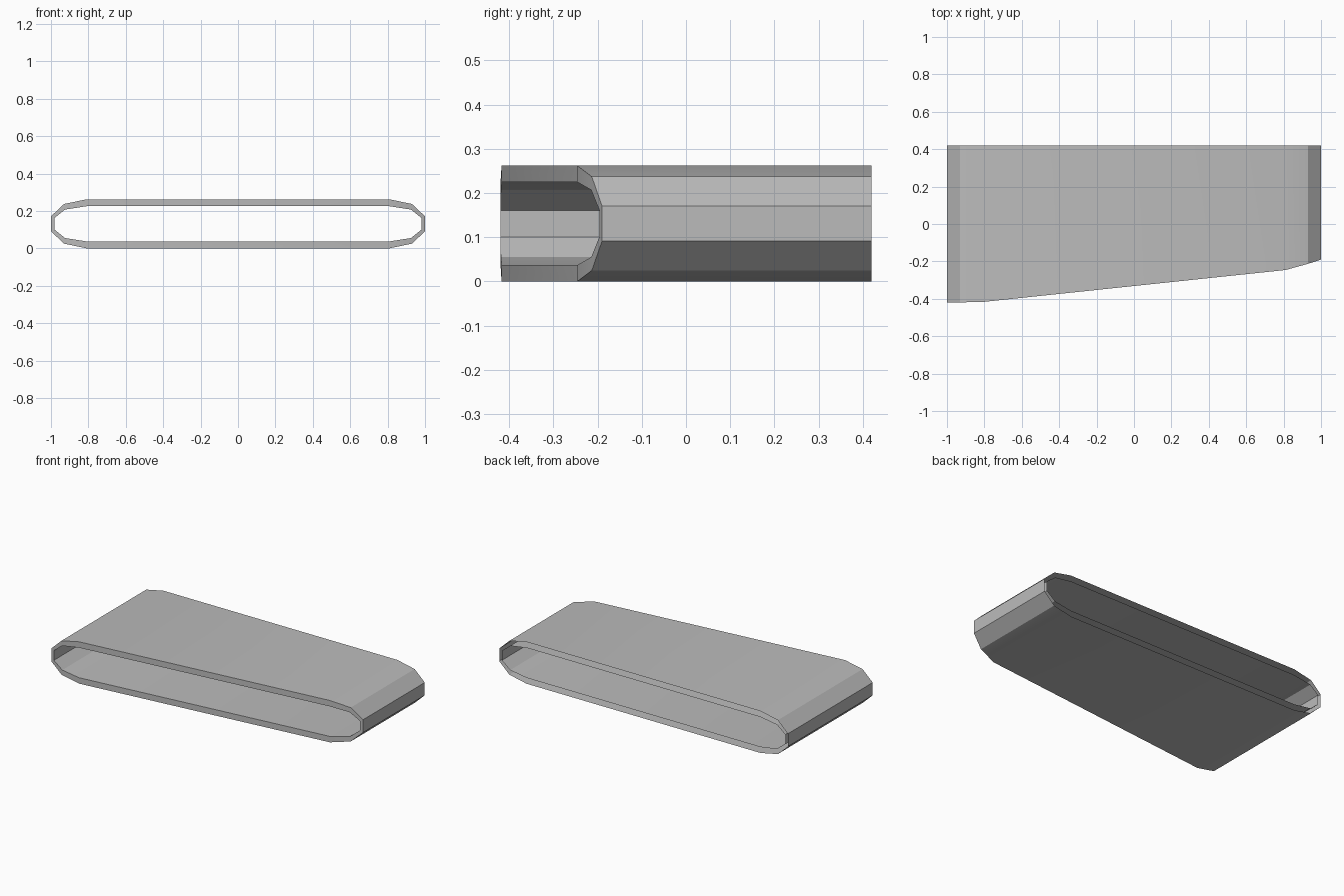
import bpy
import bmesh

cube = bpy.data.objects.get("Cube")
if cube:
    bpy.data.objects.remove(cube, do_unlink=True)

BACK_Y = 0.42
MID_Z = 0.131

# Quarter profiles of the flattened tube: x and height above the middle
OUTER = [(0.81, 0.131), (0.93, 0.106), (1.0, 0.04)]
INNER = [(0.81, 0.094), (0.925, 0.076), (0.982, 0.03)]

# Slanted front edge, seen from above: x and y
FRONT = [(-1.0, -0.42), (-0.81, -0.417), (0.81, -0.246), (0.93, -0.213), (1.0, -0.19)]


def front_y(x):
    for (x0, y0), (x1, y1) in zip(FRONT, FRONT[1:]):
        if x <= x1:
            return y0 + (y1 - y0) * (x - x0) / (x1 - x0)
    return FRONT[-1][1]


def full_loop(quarter):
    right = quarter + [(x, -z) for x, z in reversed(quarter)]
    return right + [(-x, -z) for x, z in right]


def add_ring(bm, loop, at_front):
    return [bm.verts.new((x, front_y(x) if at_front else BACK_Y, MID_Z + z)) for x, z in loop]


def bridge(bm, a, b):
    n = len(a)
    for i in range(n):
        j = (i + 1) % n
        bm.faces.new((a[i], a[j], b[j], b[i]))


grey = bpy.data.materials.new("plain grey")
grey.use_nodes = True
colour = (0.5, 0.5, 0.5, 1.0)
grey.diffuse_color = colour
grey.node_tree.nodes["Principled BSDF"].inputs["Base Color"].default_value = colour

# Double-walled sleeve: outer wall, front rim, inner wall, open at the back
bm = bmesh.new()
outer, inner = full_loop(OUTER), full_loop(INNER)
rings = [add_ring(bm, outer, False), add_ring(bm, outer, True),
         add_ring(bm, inner, True), add_ring(bm, inner, False)]
for a, b in zip(rings, rings[1:]):
    bridge(bm, a, b)

# Make the outer wall face outwards
bm.normal_update()
top = max(bm.faces, key=lambda f: f.calc_center_median().z)
if top.normal.z < 0:
    bmesh.ops.reverse_faces(bm, faces=bm.faces[:])

mesh = bpy.data.meshes.new("sleeve")
bm.to_mesh(mesh)
bm.free()
mesh.materials.append(grey)
sleeve = bpy.data.objects.new("sleeve", mesh)
bpy.context.collection.objects.link(sleeve)

bpy.ops.object.select_all(action='DESELECT')
sleeve.select_set(True)
bpy.context.view_layer.objects.active = sleeve
bpy.ops.object.shade_smooth_by_angle(angle=0.52)
